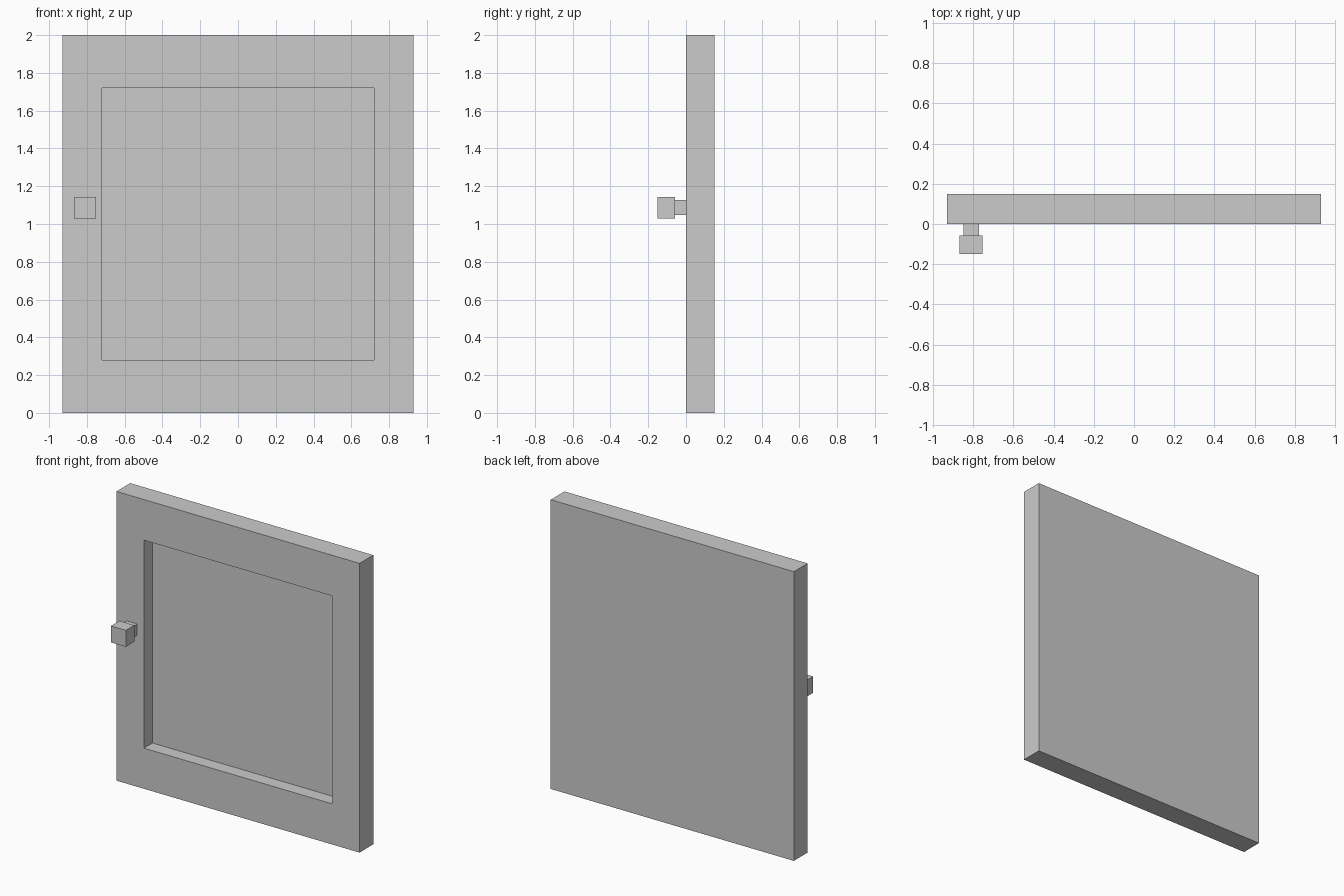
import bpy, bmesh
from mathutils import Vector

if "Cube" in bpy.data.objects:
    bpy.data.objects.remove(bpy.data.objects["Cube"])


def new_box(lo, hi):
    """bmesh box spanning two corners"""
    bm = bmesh.new()
    bmesh.ops.create_cube(bm, size=1)
    lo, hi = Vector(lo), Vector(hi)
    for v in bm.verts:
        v.co = (lo + hi) / 2 + v.co * (hi - lo)
    return bm


def finish(bm, name):
    bm.normal_update()
    mesh = bpy.data.meshes.new(name)
    bm.to_mesh(mesh)
    bm.free()
    obj = bpy.data.objects.new(name, mesh)
    bpy.context.collection.objects.link(obj)
    return obj


# Door slab with a recessed front panel
W, H, T = 0.93, 2.0, 0.15
PANEL_X, PANEL_Z, DEPTH = 0.719, 0.719, 0.093
bm = new_box((-W, 0, 0), (W, T, H))
bm.normal_update()
front = [f for f in bm.faces if f.normal.y < -0.5]
# border: shrink a copy of the front face in its own plane
front = bmesh.ops.extrude_discrete_faces(bm, faces=front)["faces"]
for v in front[0].verts:
    v.co.x *= PANEL_X / W
    v.co.z = H / 2 + (v.co.z - H / 2) * PANEL_Z / (H / 2)
# recess: push the inner face back
front = bmesh.ops.extrude_discrete_faces(bm, faces=front)["faces"]
bmesh.ops.translate(bm, verts=front[0].verts[:], vec=(0, DEPTH, 0))
finish(bm, "cabinet_door")

# Square knob on a short stem
KX, KZ = -0.81, 1.087


def knob_part(name, half, y0, y1):
    finish(new_box((KX - half, y0, KZ - half), (KX + half, y1, KZ + half)), name)


knob_part("knob_stem", 0.039, -0.058, 0.0)
knob_part("knob_head", 0.057, -0.15, -0.058)
